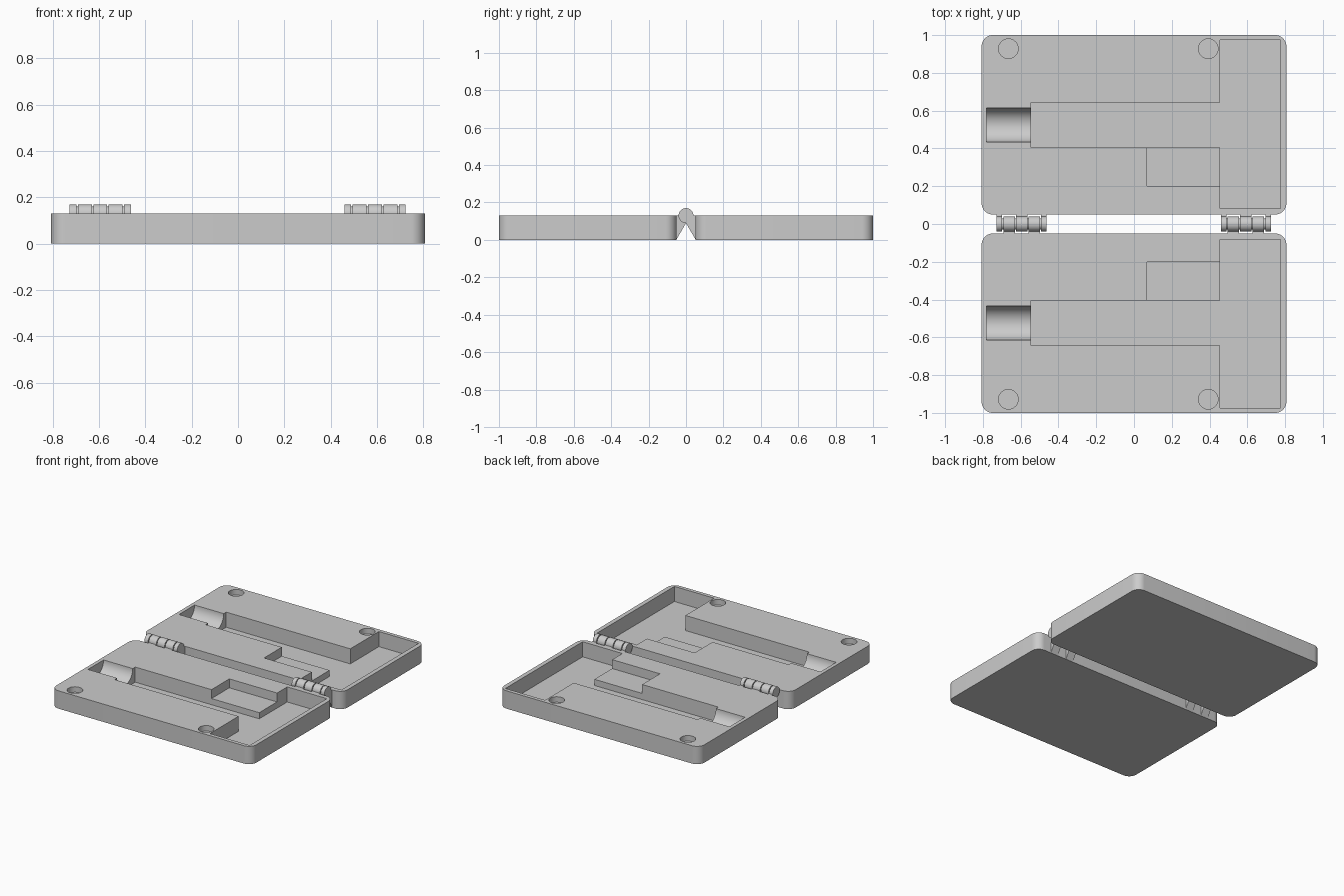
import bpy, bmesh, math
from mathutils import Vector

cube = bpy.data.objects.get("Cube")
if cube:
    bpy.data.objects.remove(cube, do_unlink=True)

grey = bpy.data.materials.new("plain grey")
grey.use_nodes = True
grey.diffuse_color = (0.6, 0.6, 0.6, 1)
grey.node_tree.nodes["Principled BSDF"].inputs["Base Color"].default_value = (0.6, 0.6, 0.6, 1)

HALF_X, GAP, HEIGHT = 0.807, 0.05, 0.13
FLOOR, STEP = 0.02, 0.065


def prism(name, outline, start, depth):
    """Extrude a closed 3D outline along depth."""
    bm = bmesh.new()
    face = bm.faces.new([bm.verts.new(Vector(p) + Vector(start)) for p in outline])
    moved = bmesh.ops.extrude_face_region(bm, geom=[face])["geom"]
    bmesh.ops.translate(bm, vec=depth, verts=[v for v in moved if isinstance(v, bmesh.types.BMVert)])
    bmesh.ops.recalc_face_normals(bm, faces=bm.faces)
    mesh = bpy.data.meshes.new(name)
    bm.to_mesh(mesh)
    bm.free()
    mesh.materials.append(grey)
    obj = bpy.data.objects.new(name, mesh)
    bpy.context.collection.objects.link(obj)
    return obj


def upright(name, points, z, height):
    return prism(name, [(x, y, 0) for x, y in points], (0, 0, z), (0, 0, height))


def lengthwise(name, points, x, length):
    return prism(name, [(0, y, z) for y, z in points], (x, 0, 0), (length, 0, 0))


def arc(cx, cy, r, a0, a1, n):
    return [(cx + r * math.cos(math.radians(a0 + (a1 - a0) * i / n)),
             cy + r * math.sin(math.radians(a0 + (a1 - a0) * i / n))) for i in range(n + 1)]


def circle(cx, cy, r, n=48):
    return arc(cx, cy, r, 0, 360, n)[:-1]


def rounded_rect(x0, x1, y0, y1, r):
    corners = [(x1 - r, y1 - r), (x0 + r, y1 - r), (x0 + r, y0 + r), (x1 - r, y0 + r)]
    return [p for i, (x, y) in enumerate(corners) for p in arc(x, y, r, 90 * i, 90 * i + 90, 10)]


def smooth(obj):
    bpy.ops.object.select_all(action="DESELECT")
    obj.select_set(True)
    bpy.context.view_layer.objects.active = obj
    bpy.ops.object.shade_smooth_by_angle(angle=math.radians(30))


def cut(obj, cutter):
    bpy.context.view_layer.objects.active = obj
    mod = obj.modifiers.new("cut", "BOOLEAN")
    mod.operation, mod.solver, mod.object = "DIFFERENCE", "EXACT", cutter
    bpy.ops.object.modifier_apply(modifier=mod.name)
    bpy.data.objects.remove(cutter, do_unlink=True)


def tray(name, side):
    """One half of the case; side is +1 at the back, -1 at the front."""
    flip = lambda pts: [(x, side * y) for x, y in pts]
    body = upright(name, flip(rounded_rect(-HALF_X, HALF_X, GAP, 1, 0.06)), 0, HEIGHT)
    # Deep pocket: long channel opening into the wide end bay
    pocket = [(-0.545, 0.405), (0.455, 0.405), (0.455, 0.083), (0.775, 0.083),
              (0.775, 0.973), (0.455, 0.973), (0.455, 0.643), (-0.545, 0.643)]
    cut(body, upright("pocket_cutter", flip(pocket), FLOOR, 0.2))
    # Shallow ledge beside the channel
    ledge = [(0.07, 0.2), (0.46, 0.2), (0.46, 0.42), (0.07, 0.42)]
    cut(body, upright("ledge_cutter", flip(ledge), STEP, 0.2))
    # Half round cradle at the channel end
    cut(body, lengthwise("cradle_cutter", circle(side * 0.524, HEIGHT, 0.09), -0.78, 0.25))
    # Round magnet recesses
    for x in (-0.665, 0.393):
        cut(body, upright("recess_cutter", flip(circle(x, 0.928, 0.052)), HEIGHT - 0.04, 0.2))
    smooth(body)


tray("back_tray", 1)
tray("front_tray", -1)

# Hinges: alternating knuckles with wedge arms around a pin
widths = [0.035, 0.067, 0.066, 0.067, 0.035]
for label, start in (("right", -0.73), ("left", 0.457)):
    x = start
    for i, w in enumerate(widths):
        side = 1 if i % 2 == 0 else -1
        profile = arc(0, HEIGHT, 0.04, 0, 270, 30) + [(GAP + 0.002, 0), (GAP + 0.002, HEIGHT)]
        smooth(lengthwise(f"{label}_hinge_knuckle_{i + 1}",
                          [(side * y, z) for y, z in profile], x + 0.003, w - 0.006))
        x += w
    smooth(lengthwise(f"{label}_hinge_pin", circle(0, HEIGHT, 0.03, 32), start + 0.01, sum(widths) - 0.02))
